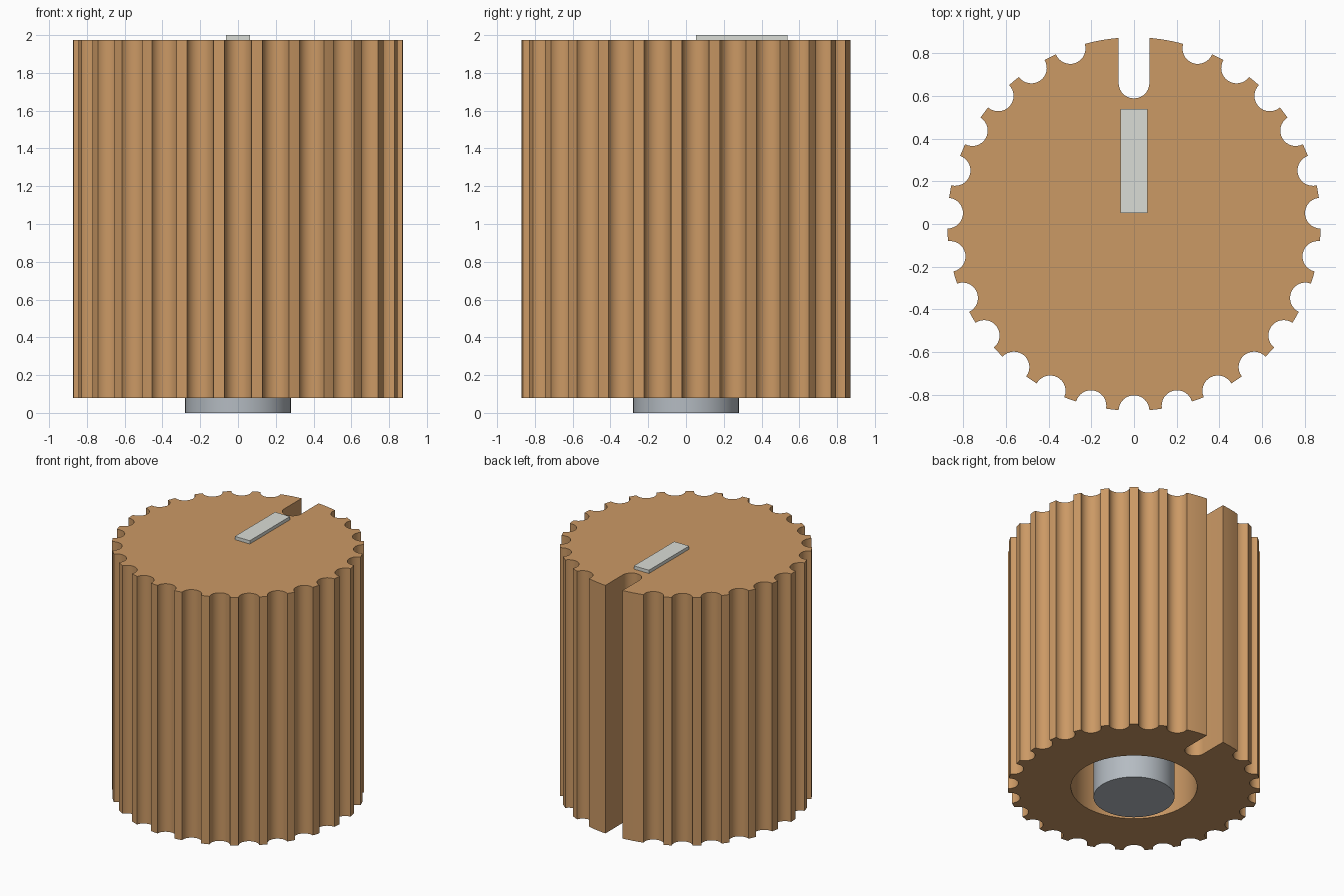
import bpy
import bmesh
from math import sin, cos, asin, radians, pi
from mathutils import Vector

cube = bpy.data.objects.get("Cube")
if cube:
    bpy.data.objects.remove(cube, do_unlink=True)

BOTTOM, TOP = 0.08, 1.975
RADIUS, GROOVE = 0.874, 0.072
SLOT_Y = 0.66
HOLE_RADIUS, HOLE_TOP = 0.437, 1.3
PITCH = 2 * pi / 27


def material(name, color):
    mat = bpy.data.materials.new(name)
    mat.use_nodes = True
    mat.diffuse_color = (*color, 1)
    mat.node_tree.nodes["Principled BSDF"].inputs["Base Color"].default_value = (*color, 1)
    return mat


def arc(center, radius, start, end, steps):
    angles = [start + (end - start) * i / steps for i in range(steps + 1)]
    return [Vector((center[0] + radius * cos(a), center[1] + radius * sin(a))) for a in angles]


def finish(bm, name, mat):
    bmesh.ops.recalc_face_normals(bm, faces=bm.faces)
    mesh = bpy.data.meshes.new(name)
    bm.to_mesh(mesh)
    bm.free()
    obj = bpy.data.objects.new(name, mesh)
    bpy.context.collection.objects.link(obj)
    mesh.materials.append(mat)
    bpy.ops.object.select_all(action="DESELECT")
    obj.select_set(True)
    bpy.context.view_layer.objects.active = obj
    bpy.ops.object.shade_smooth_by_angle(angle=radians(30))
    return obj


def wall(bm, outline, z0, z1):
    """Side wall between two heights; returns the lower and upper rings."""
    low, high = [[bm.verts.new((p.x, p.y, z)) for p in outline] for z in (z0, z1)]
    for i in range(len(outline)):
        j = (i + 1) % len(outline)
        bm.faces.new((low[i], low[j], high[j], high[i]))
    return low, high


def prism(name, outline, z0, z1, mat):
    bm = bmesh.new()
    for ring in wall(bm, outline, z0, z1):
        bm.faces.new(ring)
    return finish(bm, name, mat)


def body_outline():
    """Round rim with scalloped grooves and one deep slot at the back."""
    points = []
    lip = 2 * asin(GROOVE / (2 * RADIUS))
    mouth = asin(GROOVE / RADIUS)
    angle = pi / 2 + mouth
    for k in range(-12, 13):
        a = 1.5 * pi + k * PITCH
        points += arc((0, 0), RADIUS, angle, a - lip, 4)
        center = (RADIUS * cos(a), RADIUS * sin(a))
        points += arc(center, GROOVE, a - pi / 2 - lip / 2, a - 1.5 * pi + lip / 2, 16)[1:-1]
        angle = a + lip
    points += arc((0, 0), RADIUS, angle, 2.5 * pi - mouth, 6)
    points += arc((0, SLOT_Y), GROOVE, 0, -pi, 20)
    return points


def circle(radius, steps):
    return arc((0, 0), radius, 0, 2 * pi, steps)[:-1]


wood = material("warm_tan", (0.60, 0.32, 0.13))
metal = material("steel_grey", (0.46, 0.50, 0.54))
pale = material("pale_grey", (0.70, 0.72, 0.67))

# Fluted body with a blind hole underneath
bm = bmesh.new()
outer_low, outer_high = wall(bm, body_outline(), BOTTOM, TOP)
hole_low, hole_high = wall(bm, circle(HOLE_RADIUS, 64), BOTTOM, HOLE_TOP)
bm.faces.new(outer_high)
bm.faces.new(hole_high)
rims = [e for e in bm.edges if e.is_boundary]
bmesh.ops.triangle_fill(bm, edges=rims, use_beauty=True)
finish(bm, "fluted_body", wood)

# Central shaft inside the hole
prism("shaft", circle(0.28, 64), 0, HOLE_TOP, metal)

# Raised pointer mark on the top
corners = [Vector(p) for p in ((-0.063, 0.052), (0.063, 0.052), (0.063, 0.538), (-0.063, 0.538))]
prism("pointer_mark", corners, TOP - 0.01, 2.0, pale)
